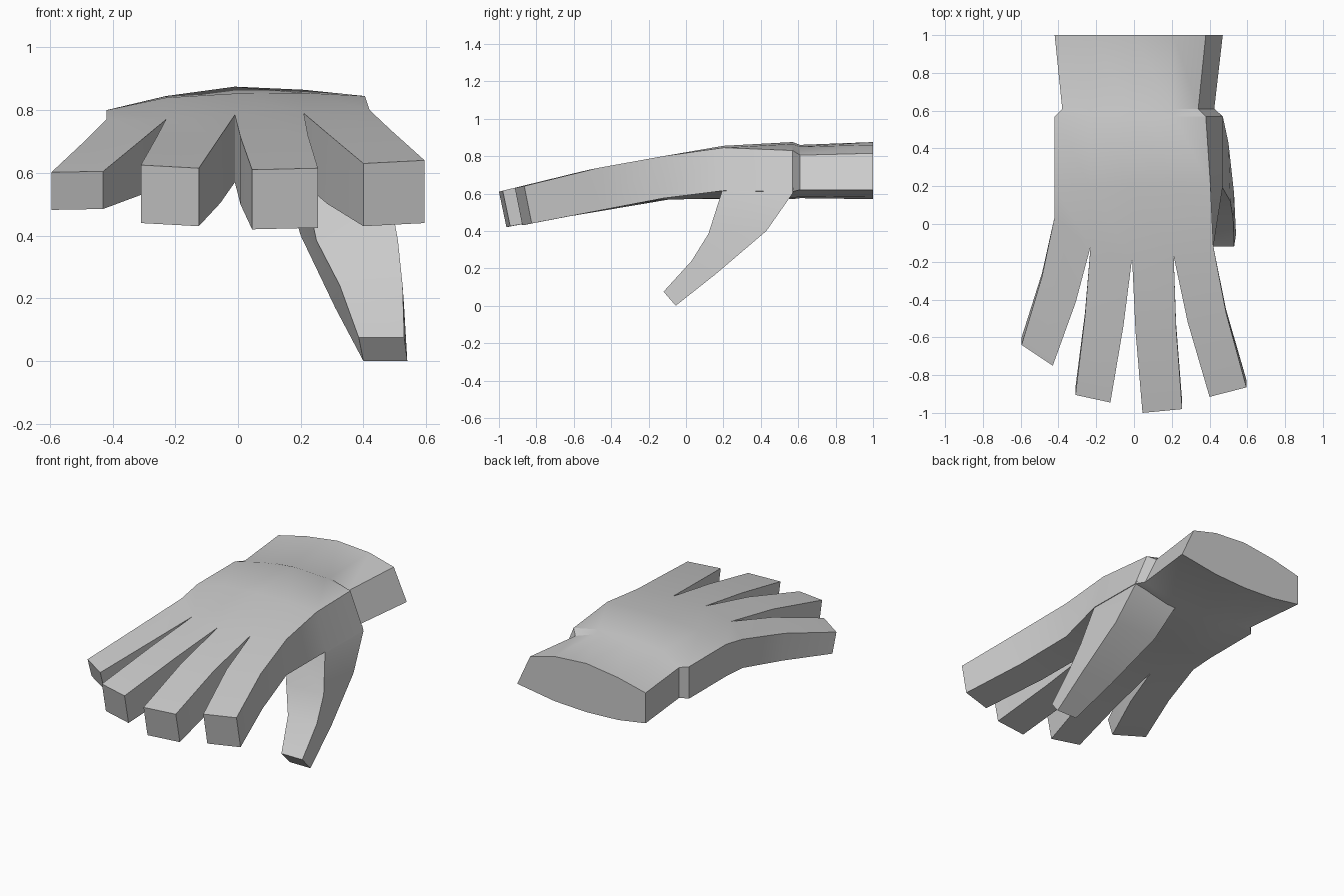
import bpy, bmesh

if "Cube" in bpy.data.objects:
    bpy.data.objects.remove(bpy.data.objects["Cube"])


def finish(bm, name):
    bmesh.ops.recalc_face_normals(bm, faces=bm.faces)
    mesh = bpy.data.meshes.new(name)
    bm.to_mesh(mesh)
    bm.free()
    obj = bpy.data.objects.new(name, mesh)
    bpy.context.collection.objects.link(obj)
    bpy.ops.object.select_all(action='DESELECT')
    obj.select_set(True)
    bpy.context.view_layer.objects.active = obj
    bpy.ops.object.shade_smooth_by_angle(angle=0.52)
    return obj


def bridge(bm, a, b):
    n = len(a)
    for i in range(n):
        j = (i + 1) % n
        bm.faces.new((a[i], a[j], b[j], b[i]))


# Palm and wrist: rows from wrist to knuckles, five columns across
COLS = (-.23, -.01, .21)
# y per column, left x, right top x, right bottom x, top heights, bottom heights
ROWS = [
    ((1,) * 5, -.42, .38, .47, (.80, .845, .875, .86, .815), (.61, .58, .57, .58, .62)),
    ((.61,) * 5, -.38, .34, .425, (.80, .835, .86, .85, .805), (.61, .585, .575, .585, .62)),
    ((.57,) * 5, -.42, .38, .47, (.80, .845, .875, .865, .83), (.60, .575, .57, .575, .61)),
    ((.2,) * 5, -.42, .405, .47, (.80, .84, .853, .855, .845), (.60, .575, .57, .575, .615)),
    ((.04, -.12, -.18, -.17, -.12), -.42, .42, .42,
     (.77, .77, .785, .79, .80), (.59, .57, .57, .565, .575)),
]
bm = bmesh.new()
tops, bots = [], []
for ys, left, rt, rb, zt, zb in ROWS:
    tops.append([bm.verts.new(p) for p in zip((left, *COLS, rt), ys, zt)])
    bots.append([bm.verts.new(p) for p in zip((left, *COLS, rb), ys, zb)])
rings = [t + b[::-1] for t, b in zip(tops, bots)]
for a, b in zip(rings, rings[1:]):
    bridge(bm, a, b)
bm.faces.new(rings[0])

# Fingers: top corners of each tip (left, right) and tip thickness
TIPS = [
    ((-.595, -.64, .602), (-.43, -.75, .605), .12),
    ((-.31, -.905, .625), (-.125, -.945, .615), .185),
    ((.045, -1, .61), (.255, -.98, .615), .19),
    ((.40, -.915, .63), (.595, -.865, .64), .20),
]
for i, (l, r, thick) in enumerate(TIPS):
    root = [tops[-1][i], tops[-1][i + 1], bots[-1][i + 1], bots[-1][i]]
    tip = [bm.verts.new(p) for p in (
        l, r, (r[0], r[1] + .04, r[2] - thick), (l[0], l[1] + .04, l[2] - thick))]
    # Middle joint, slightly arched and spread less than the tip
    shift = (.015, .008, -.008, -.015)[i]
    mid = []
    for k, (a, b) in enumerate(zip(root, tip)):
        p = a.co.lerp(b.co, .47)
        p.x += shift
        p.z += .012 if k < 2 else 0
        mid.append(bm.verts.new(p))
    bridge(bm, root, mid)
    bridge(bm, mid, tip)
    bm.faces.new(tip)
finish(bm, "hand")

# Thumb: rings of (inner x, outer x, y, z) for the front edge and the back edge
THUMB = [
    ((.19, .46, .20, .63), (.14, .46, .575, .63)),
    ((.205, .47, .19, .605), (.14, .47, .57, .60)),
    ((.25, .51, .12, .385), (.20, .50, .43, .40)),
    ((.325, .525, .03, .24), (.31, .53, .16, .17)),
    ((.385, .53, -.12, .075), (.40, .54, -.055, 0)),
]
bm = bmesh.new()
rings = []
for (fi, fo, fy, fz), (bi, bo, by, bz) in THUMB:
    rings.append([bm.verts.new(p) for p in (
        (fi, fy, fz), (fo, fy, fz), (bo, by, bz), (bi, by, bz))])
for a, b in zip(rings, rings[1:]):
    bridge(bm, a, b)
bm.faces.new(rings[0])
bm.faces.new(rings[-1])
finish(bm, "thumb")
